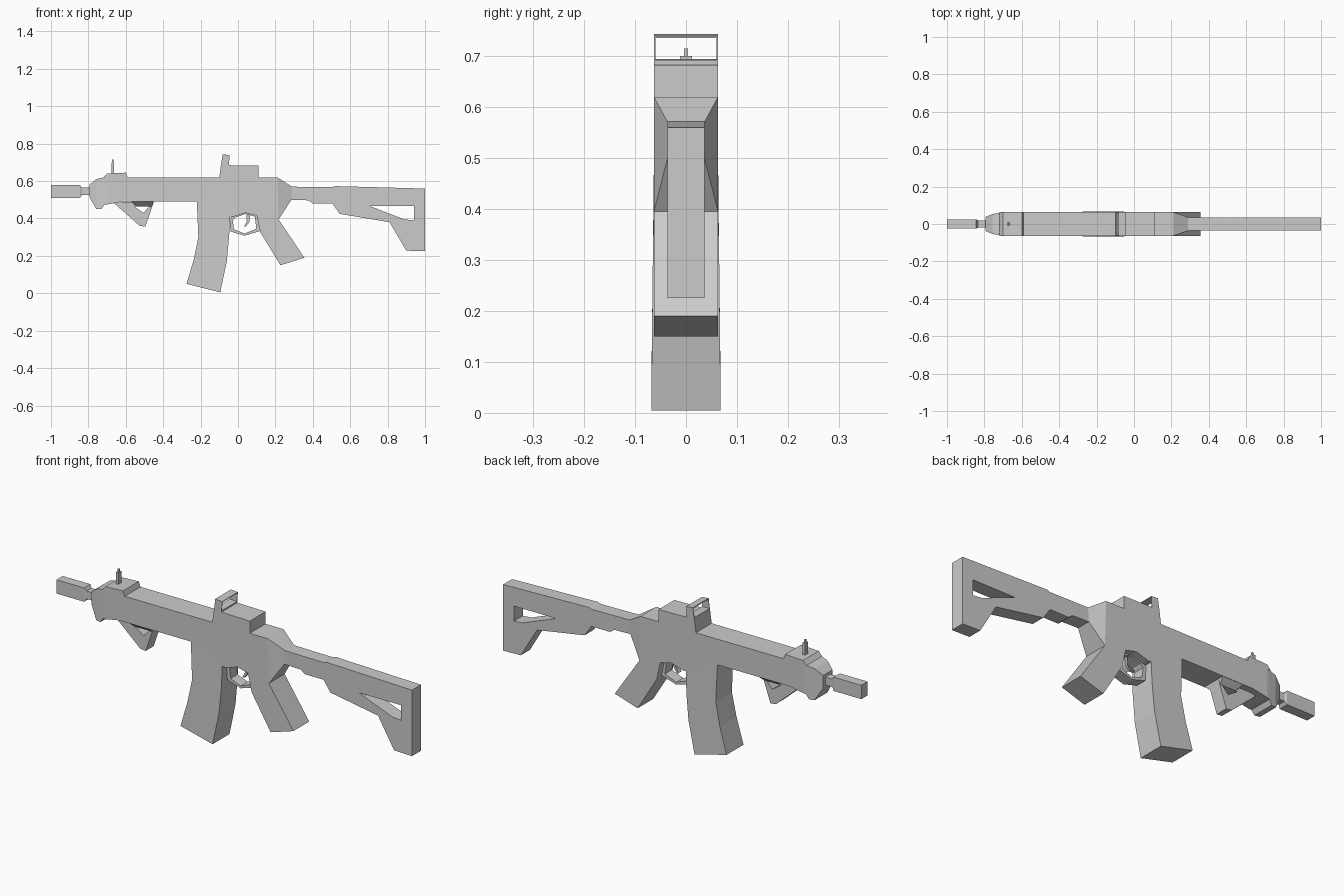
import bpy, bmesh

if "Cube" in bpy.data.objects:
    bpy.data.objects.remove(bpy.data.objects["Cube"], do_unlink=True)

grey = bpy.data.materials.new("plain_grey")
grey.use_nodes = True
colour = (0.6, 0.6, 0.6, 1)
grey.diffuse_color = colour
grey.node_tree.nodes["Principled BSDF"].inputs["Base Color"].default_value = colour


def finish(name, bm):
    bmesh.ops.recalc_face_normals(bm, faces=bm.faces)
    mesh = bpy.data.meshes.new(name)
    bm.to_mesh(mesh)
    bm.free()
    mesh.materials.append(grey)
    obj = bpy.data.objects.new(name, mesh)
    bpy.context.collection.objects.link(obj)
    return obj


def plate(name, half, *loops, centre=0):
    """Side profile (outline, then holes) extruded across the width."""
    bm = bmesh.new()
    edges = []
    for loop in loops:
        vs = [bm.verts.new((x, centre - half, z)) for x, z in loop]
        edges += [bm.edges.new((a, b)) for a, b in zip(vs, vs[1:] + vs[:1])]
    bmesh.ops.triangle_fill(bm, edges=edges, use_beauty=True, normal=(0, -1, 0))
    bmesh.ops.dissolve_limit(bm, angle_limit=0.01, verts=bm.verts, edges=bm.edges)
    new = bmesh.ops.extrude_face_region(bm, geom=bm.faces[:], use_keep_orig=True)
    moved = [g for g in new["geom"] if isinstance(g, bmesh.types.BMVert)]
    bmesh.ops.translate(bm, verts=moved, vec=(0, 2 * half, 0))
    return finish(name, bm)


def loft(name, sections):
    """Four-sided skin through sections of (point, point, half width)."""
    bm = bmesh.new()
    rings = []
    for (ax, az), (bx, bz), w in sections:
        corners = ((ax, -w, az), (bx, -w, bz), (bx, w, bz), (ax, w, az))
        rings.append([bm.verts.new(c) for c in corners])
    for r, s in zip(rings, rings[1:]):
        for i in range(4):
            j = (i + 1) % 4
            bm.faces.new((r[i], r[j], s[j], s[i]))
    bm.faces.new(rings[0])
    bm.faces.new(rings[-1])
    return finish(name, bm)


def box(x0, x1, z0, z1):
    return [(x0, z0), (x1, z0), (x1, z1), (x0, z1)]


WIDE, SLIM = 0.063, 0.036

# Handguard, receiver and grip share one side profile
plate("receiver_and_grip", WIDE, [
    (-.70, .62), (.21, .62), (.217, .395), (.355, .19), (.227, .15),
    (.12, .325), (.10, .415), (.04, .43), (-.025, .41), (-.045, .41),
    (-.22, .49), (-.62, .49), (-.70, .475)])

# Tapered front cap and rear transition
loft("handguard_nose", [
    ((x, lo), (x, hi), w) for x, lo, hi, w in (
        (-.795, .515, .58, .037), (-.757, .45, .61, .053),
        (-.73, .45, .617, .058), (-.715, .473, .62, .061),
        (-.70, .475, .62, WIDE))])
loft("receiver_tail", [
    ((.217, .395), (.21, .62), WIDE), ((.286, .50), (.29, .57), SLIM)])

# Muzzle and neck
loft("barrel", [
    ((x, lo), (x, hi), w) for x, lo, hi, w in (
        (-1, .51, .58, .025), (-.845, .51, .58, .025),
        (-.835, .525, .565, .02), (-.81, .525, .565, .02),
        (-.79, .525, .565, .02))])

# Curved magazine
loft("magazine", [
    ((-.22, .49), (-.045, .41), WIDE), ((-.212, .30), (-.047, .31), .065),
    ((-.237, .18), (-.06, .17), .0665), ((-.275, .05), (-.095, .005), .068)])

# Shoulder stock with its window
plate("stock", SLIM, [
    (.286, .50), (.29, .57), (.505, .567), (.52, .573), (1, .56), (1, .225),
    (.90, .228), (.81, .38), (.543, .425), (.505, .48), (.40, .48), (.377, .497)],
    [(.703, .467), (.94, .467), (.94, .39), (.89, .395)])

# Trigger guard and trigger
plate("trigger_guard", .028, [
    (-.045, .40), (-.025, .415), (.04, .435), (.10, .42), (.125, .335),
    (.035, .308), (-.04, .33)],
    [(-.028, .39), (-.015, .405), (.04, .424), (.09, .41), (.098, .345),
     (.035, .32), (-.022, .342)])
plate("trigger", .012, [
    (.045, .43), (.065, .43), (.06, .38), (.04, .355), (.034, .36), (.047, .385)])

# Angled foregrip with its opening
plate("foregrip", .032, [
    (-.67, .488), (-.525, .36), (-.495, .357), (-.45, .488)],
    [(-.557, .465), (-.475, .465), (-.505, .43)])
loft("foregrip_mount", [
    ((-.545, .465), (-.46, .465), .033), ((-.57, .491), (-.45, .491), WIDE)])

# Top rails
plate("front_rail", WIDE, [(-.72, .618), (-.70, .64), (-.60, .645), (-.59, .618)])
plate("rear_rail", WIDE, [(-.06, .618), (-.06, .685), (.11, .682), (.11, .618)])

# Front sight post
plate("front_sight_base", .012, box(-.676, -.662, .635, .70))
plate("front_sight_post", .004, box(-.673, -.665, .70, .715))

# Rear sight: base block, top bar and two thin side walls
plate("rear_sight_base", WIDE, [(-.10, .618), (-.09, .694), (-.048, .692), (-.05, .618)])
plate("rear_sight_bar", WIDE, [(-.083, .743), (-.045, .739), (-.045, .735), (-.084, .738)])
for side, sign in (("left", 1), ("right", -1)):
    plate("rear_sight_wall_" + side, .0015,
          [(-.09, .69), (-.083, .741), (-.045, .738), (-.048, .69)],
          centre=sign * (WIDE - .0015))
